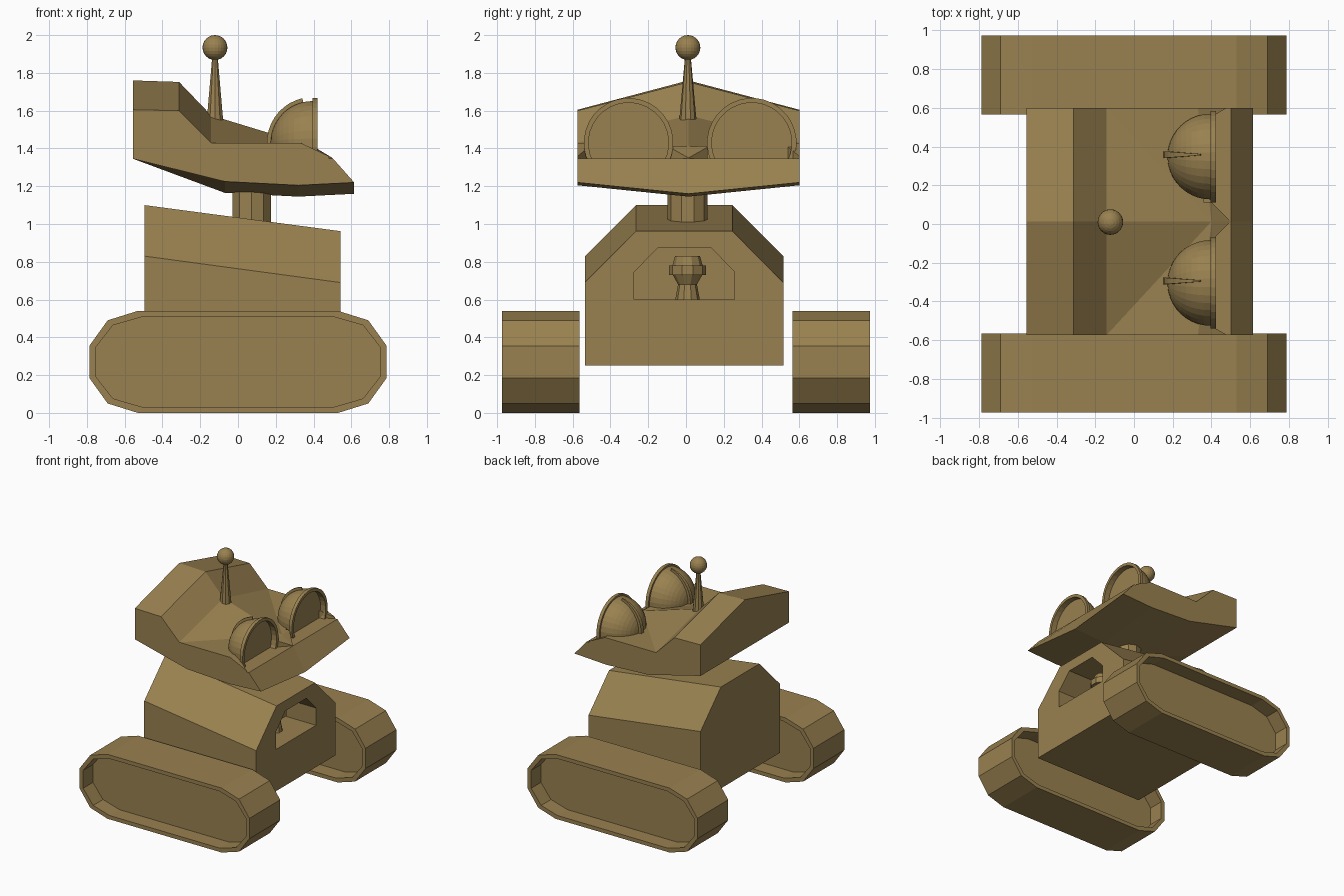
import bpy, bmesh, math
from mathutils import Vector

if "Cube" in bpy.data.objects:
    bpy.data.objects.remove(bpy.data.objects["Cube"])

tan = bpy.data.materials.new("tan_brown")
tan.diffuse_color = (0.32, 0.22, 0.08, 1)
tan.use_nodes = True
tan.node_tree.nodes["Principled BSDF"].inputs["Base Color"].default_value = tan.diffuse_color


def loft(name, loops, split=()):
    """Skin a row of equal-length point loops and cap both ends.
    Strips listed in split become triangles, mirrored about the middle loop."""
    bm = bmesh.new()
    rows = [[bm.verts.new(p) for p in loop] for loop in loops]
    n = len(rows[0])
    for k, (a, b) in enumerate(zip(rows, rows[1:])):
        if split and k >= len(rows) // 2:
            a, b = b, a
        for i in range(n):
            j = (i + 1) % n
            if i in split:
                bm.faces.new((a[i], a[j], b[j]))
                bm.faces.new((a[i], b[j], b[i]))
            else:
                bm.faces.new((a[i], a[j], b[j], b[i]))
    bm.faces.new(rows[0])
    bm.faces.new(rows[-1])
    bmesh.ops.recalc_face_normals(bm, faces=bm.faces)
    mesh = bpy.data.meshes.new(name)
    bm.to_mesh(mesh)
    bm.free()
    mesh.materials.append(tan)
    ob = bpy.data.objects.new(name, mesh)
    bpy.context.collection.objects.link(ob)
    return ob


def carve(target, name, loops):
    """Cut a lofted shape out of the target."""
    cutter = loft(name, loops)
    cutter.hide_render = True
    cutter.hide_viewport = True
    cut = target.modifiers.new(name, "BOOLEAN")
    cut.operation = "DIFFERENCE"
    cut.solver = "EXACT"
    cut.object = cutter


def lathe(name, origin, profile, sides, axis="Z"):
    """Round part from (distance along axis, radius) pairs."""
    loops = []
    for h, r in profile:
        loop = []
        for i in range(sides):
            t = 2 * math.pi * (i + 0.5) / sides
            c, s = r * math.cos(t), r * math.sin(t)
            p = (c, s, h) if axis == "Z" else (h, c, s)
            loop.append(Vector(origin) + Vector(p))
        loops.append(loop)
    return loft(name, loops)


# Tracks: hollowed on both sides
def track_loop(y, inset):
    quarter = [(0.53, 0.27), (0.69, 0.22), (0.787, 0.085)]
    k, kz = (0.787 - inset) / 0.787, (0.27 - inset) / 0.27
    q = [(x * k, z * kz) for x, z in quarter]
    pts = (q + [(x, -z) for x, z in reversed(q)]
           + [(-x, -z) for x, z in q] + [(-x, z) for x, z in reversed(q)])
    return [(x, y, z + 0.27) for x, z in pts]


for side, label in ((1, "left"), (-1, "right")):
    a, b, d = 0.565 * side, 0.973 * side, 0.13 * side
    loft(label + "_track", [track_loop(a + d, 0.032), track_loop(a, 0.032),
                            track_loop(a, 0), track_loop(b, 0),
                            track_loop(b, 0.032), track_loop(b - d, 0.032)])


# Body with a sloping roof and chamfered shoulders
def body_loop(x, shoulder, top):
    c = -0.01
    half = [(0.525, 0.25), (0.525, shoulder), (0.255, top)]
    return ([(x, c + y, z) for y, z in half]
            + [(x, c - y, z) for y, z in reversed(half)])


body = loft("body", [body_loop(-0.495, 0.83, 1.10), body_loop(0.543, 0.69, 0.962)])

# Niche cut into the front of the body
niche = [(0.258, 0.60), (0.258, 0.745), (0.132, 0.875),
         (-0.148, 0.875), (-0.275, 0.745), (-0.275, 0.60)]
carve(body, "niche_cutter", [[(x, y, z) for y, z in niche] for x in (0.12, 0.7)])

# Small flanged knob standing in the niche
lathe("niche_knob", (0.33, 0.008, 0),
      [(0.595, 0.066), (0.68, 0.05), (0.73, 0.078), (0.73, 0.098),
       (0.78, 0.098), (0.78, 0.08), (0.83, 0.066)], 10)

# Neck
lathe("neck", (0.072, 0.008, 0), [(0.95, 0.107), (1.25, 0.107)], 10)

# Head: matching side and centre outlines
head_side = [(-0.555, 1.345), (-0.555, 1.605), (-0.312, 1.60), (-0.142, 1.43), (0.33, 1.43),
             (0.50, 1.35), (0.615, 1.22), (0.32, 1.205), (-0.07, 1.225)]
head_mid = [(-0.555, 1.345), (-0.555, 1.76), (-0.312, 1.752), (-0.142, 1.575), (0.40, 1.41),
            (0.50, 1.35), (0.615, 1.16), (0.32, 1.145), (-0.07, 1.165)]
head = loft("head", [[(x, y, z) for x, z in outline] for y, outline in
                     ((-0.574, head_side), (0.013, head_mid), (0.60, head_side))], (3,))

# Flat ledges under the eye fronts, with slanting ends
for s, label in ((1, "left"), (-1, "right")):
    ledge = [(0.36, 0.10), (0.40, 0.10), (0.53, -0.03),
             (0.53, 0.615), (0.40, 0.54), (0.36, 0.52)]
    carve(head, label + "_ledge_cutter",
          [[(x, 0.013 + s * y, z) for x, y in ledge] for z in (1.348, 1.60)])

# Antenna and ball
lathe("antenna", (-0.122, 0.01, 0), [(1.50, 0.05), (1.90, 0.014)], 10)
bpy.ops.mesh.primitive_uv_sphere_add(segments=24, ring_count=12, radius=0.066,
                                     location=(-0.122, 0.01, 1.934))
ball = bpy.context.object
ball.name = "antenna_ball"
ball.data.materials.append(tan)

# Eyes: domes with a raised rim, sunken front and a tapering crest
for y, label in ((0.348, "left"), (-0.304, "right")):
    dome = []
    for i in range(11):
        t = math.radians(3 + 8.7 * i)
        dome.append((-0.222 * math.cos(t), 0.222 * math.sin(t)))
    rim = [(0.0, 0.237), (0.027, 0.237), (0.027, 0.212), (-0.02, 0.212)]
    lathe(label + "_eye", (0.395, y, 1.43), dome + rim, 32, "X")
    crest = []
    for i in range(11):
        t = math.radians(-10 + 8.7 * i)
        x, z = math.cos(t), math.sin(t)
        w = 0.003 + 0.018 * max(x - 0.2, 0)
        crest.append([(0.395 - r * x, y + 0.01 + s * w, 1.43 + r * z)
                      for r, s in ((0.2, -1), (0.242, -1), (0.242, 1), (0.2, 1))])
    loft(label + "_eye_crest", crest)
